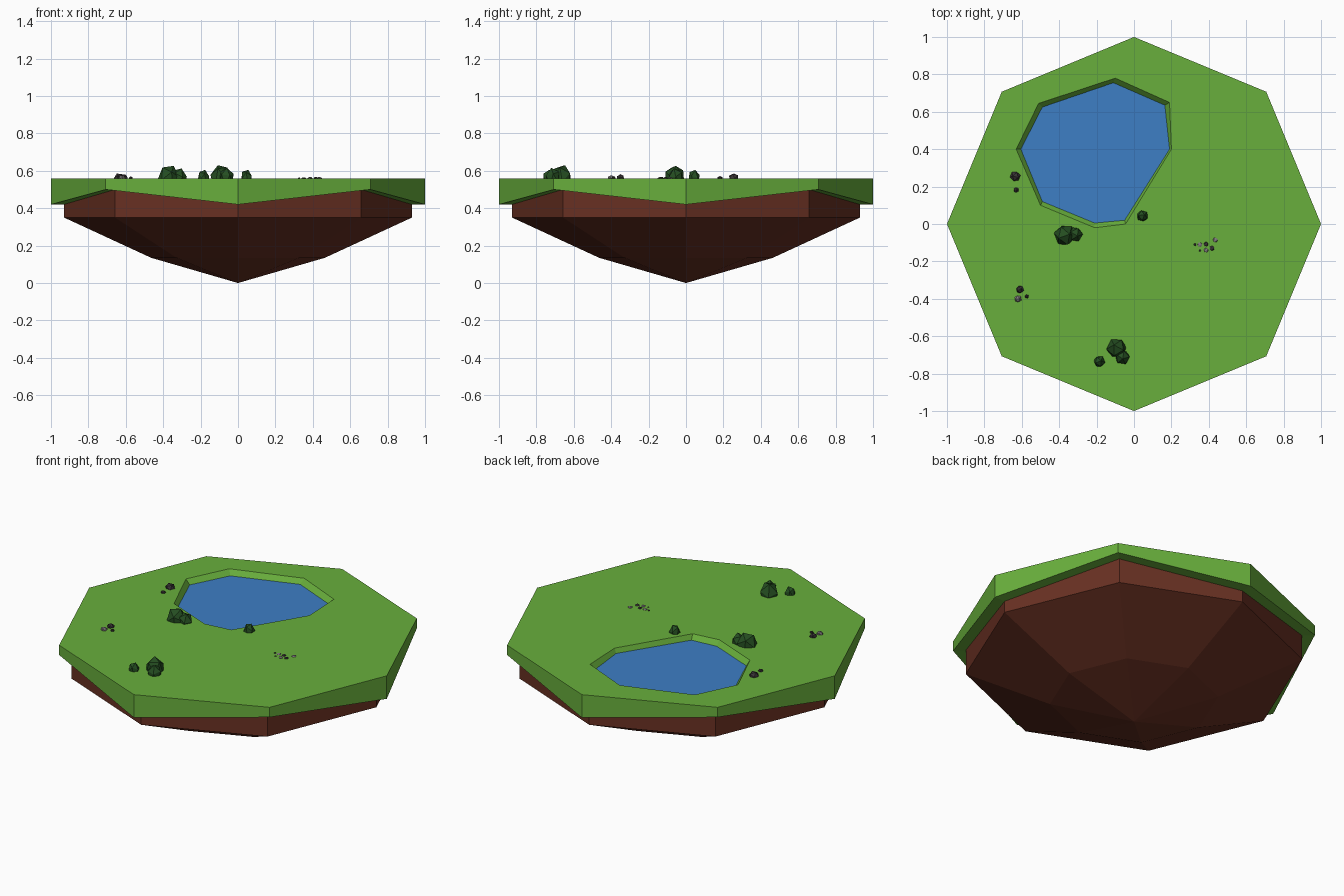
import bpy, bmesh, math, random
from mathutils import Euler

if "Cube" in bpy.data.objects:
    bpy.data.objects.remove(bpy.data.objects["Cube"])

random.seed(4)
TOP, WATER = 0.56, 0.53


def material(name, rgb):
    m = bpy.data.materials.new(name)
    m.diffuse_color = (*rgb, 1)
    m.use_nodes = True
    m.node_tree.nodes["Principled BSDF"].inputs["Base Color"].default_value = m.diffuse_color
    return m


GRASS = material("grass", (0.14, 0.43, 0.045))
DIRT = material("dirt", (0.14, 0.03, 0.016))
BLUE = material("water", (0.047, 0.21, 0.56))
LEAF = material("leaf", (0.018, 0.075, 0.015))
DARK = material("dark_stone", (0.04, 0.033, 0.035))
PALE = material("pale_stone", (0.22, 0.2, 0.21))


def finish(bm, name, mat):
    me = bpy.data.meshes.new(name)
    bm.to_mesh(me)
    bm.free()
    me.materials.append(mat)
    ob = bpy.data.objects.new(name, me)
    bpy.context.collection.objects.link(ob)
    return ob


def octagon(bm, r, z_axis, z_diag):
    return [bm.verts.new((r * math.cos(i * math.pi / 4), r * math.sin(i * math.pi / 4),
                          z_diag if i % 2 else z_axis)) for i in range(8)]


def bridge(bm, a, b):
    n = len(a)
    for i in range(n):
        j = (i + 1) % n
        bm.faces.new((a[i], a[j], b[j], b[i]))


RIM = [(0.2, 0.4), (0.19, 0.65), (-0.1, 0.78), (-0.51, 0.645),
       (-0.63, 0.4), (-0.5, 0.1), (-0.21, -0.02), (-0.045, 0.0)]
SHORE = [(0.19, 0.4), (0.165, 0.635), (-0.11, 0.755), (-0.49, 0.625),
         (-0.605, 0.4), (-0.49, 0.12), (-0.21, 0.005), (-0.05, 0.02)]

# grass slab: zigzag lower edge, thin underside, top with the pond cut out
bm = bmesh.new()
inner = octagon(bm, 0.93, 0.42, 0.5)
low = octagon(bm, 1, 0.42, 0.5)
top = octagon(bm, 1, TOP, TOP)
rim = [bm.verts.new((x, y, TOP)) for x, y in RIM]
shore = [bm.verts.new((x, y, WATER)) for x, y in SHORE]
bridge(bm, inner, low)
bridge(bm, low, top)
bridge(bm, rim, shore)
edges = []
for loop in (top, rim):
    for i in range(8):
        edges.append(bm.edges.get((loop[i], loop[(i + 1) % 8])))
bmesh.ops.triangle_fill(bm, use_beauty=True, edges=edges, normal=(0, 0, 1))
bmesh.ops.recalc_face_normals(bm, faces=bm.faces)
bm.normal_update()
flat = [f for f in bm.faces if all(abs(v.co.z - TOP) < 1e-5 for v in f.verts)]
if flat and flat[0].normal.z < 0:
    bmesh.ops.reverse_faces(bm, faces=bm.faces)
finish(bm, "grass_slab", GRASS)

# pond surface
bm = bmesh.new()
bm.faces.new([bm.verts.new((x, y, WATER)) for x, y in SHORE])
finish(bm, "pond_water", BLUE)

# dirt underside tapering to a point
bm = bmesh.new()
tip = bm.verts.new((0, 0, 0))
low = octagon(bm, 0.465, 0.135, 0.135)
mid = octagon(bm, 0.93, 0.35, 0.35)
up = octagon(bm, 0.93, 0.42, 0.5)
for i in range(8):
    bm.faces.new((tip, low[(i + 1) % 8], low[i]))
bridge(bm, low, mid)
bridge(bm, mid, up)
finish(bm, "dirt_base", DIRT)


def lump(name, mat, x, y, r, height):
    """Faceted ball half sunk in the grass, reaching the given height."""
    bm = bmesh.new()
    bmesh.ops.create_icosphere(bm, subdivisions=1, radius=1)
    turn = Euler([random.uniform(0, 6) for _ in range(3)]).to_matrix()
    for v in bm.verts:
        v.co = turn @ v.co
    k = max(v.co.z for v in bm.verts)
    for v in bm.verts:
        v.co = (x + v.co.x * r, y + v.co.y * r, TOP + v.co.z * height / k)
    finish(bm, name, mat)


# bushes
for i, b in enumerate([(-0.37, -0.06, 0.06, 0.066), (-0.315, -0.055, 0.042, 0.052),
                       (0.045, 0.043, 0.032, 0.045), (-0.093, -0.665, 0.056, 0.07),
                       (-0.062, -0.712, 0.042, 0.056), (-0.185, -0.735, 0.032, 0.045)]):
    lump(f"bush_{i + 1}", LEAF, *b)

# stones
for i, s in enumerate([(-0.635, 0.255, 0.029, 0.025), (-0.63, 0.182, 0.015, 0.012),
                       (-0.61, -0.35, 0.022, 0.022), (-0.573, -0.387, 0.011, 0.01),
                       (0.385, -0.108, 0.013, 0.006), (0.417, -0.13, 0.014, 0.007),
                       (0.326, -0.11, 0.007, 0.004), (0.352, -0.142, 0.006, 0.004)]):
    lump(f"dark_stone_{i + 1}", DARK, *s)
for i, s in enumerate([(-0.62, -0.4, 0.02, 0.016), (0.435, -0.085, 0.014, 0.006),
                       (0.385, -0.14, 0.013, 0.006), (0.352, -0.11, 0.014, 0.005)]):
    lump(f"pale_stone_{i + 1}", PALE, *s)
